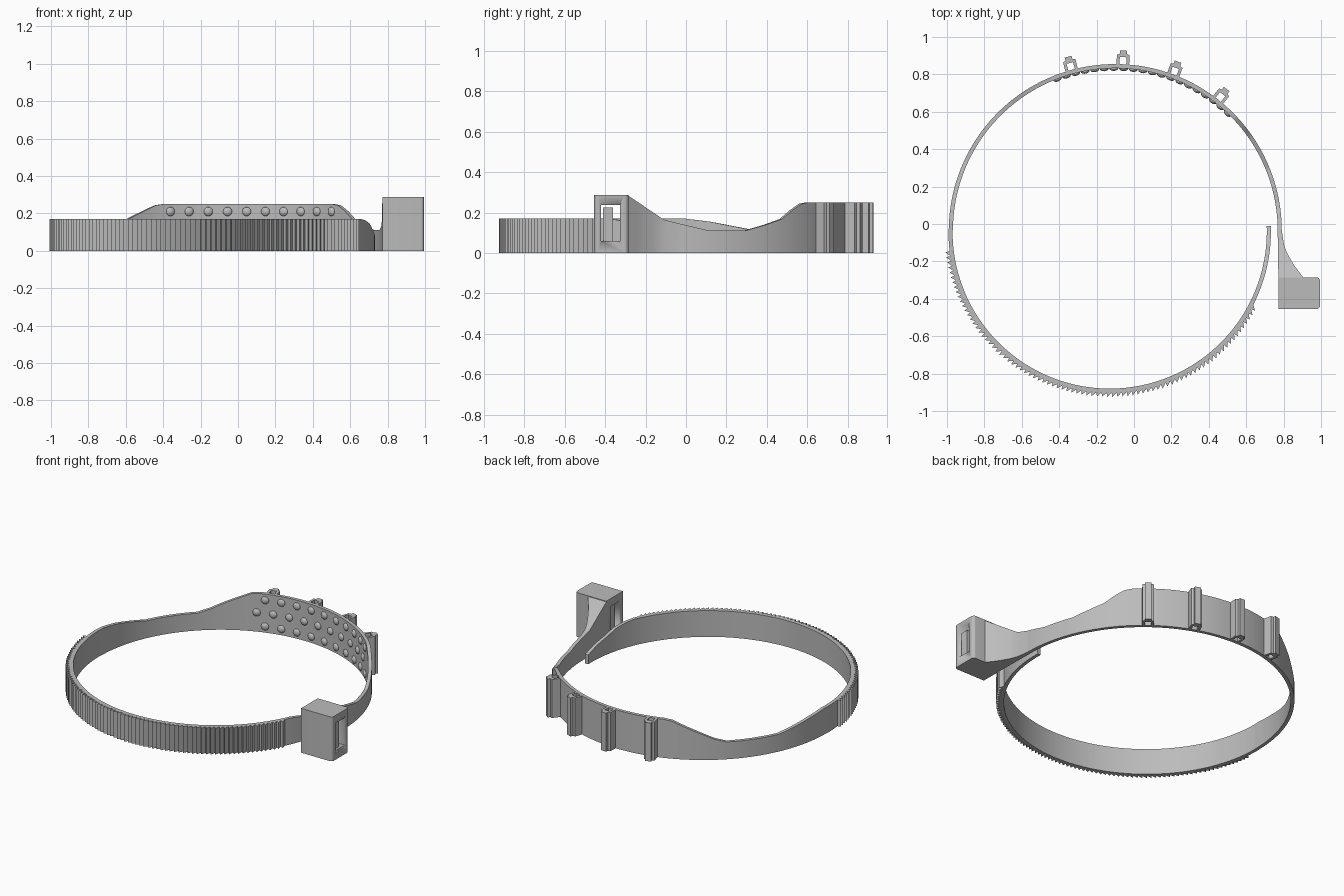
import bpy, bmesh, math
from mathutils import Matrix, Vector

cube = bpy.data.objects.get("Cube")
if cube:
    bpy.data.objects.remove(cube, do_unlink=True)

grey = bpy.data.materials.new("plain grey")
grey.use_nodes = True
grey.diffuse_color = (0.5, 0.5, 0.5, 1)
grey.node_tree.nodes["Principled BSDF"].inputs["Base Color"].default_value = (0.5, 0.5, 0.5, 1)


def finish(name, bm, smooth=True):
    bmesh.ops.recalc_face_normals(bm, faces=bm.faces)
    mesh = bpy.data.meshes.new(name)
    bm.to_mesh(mesh)
    bm.free()
    mesh.materials.append(grey)
    ob = bpy.data.objects.new(name, mesh)
    bpy.context.collection.objects.link(ob)
    if smooth:
        bpy.ops.object.select_all(action='DESELECT')
        ob.select_set(True)
        bpy.context.view_layer.objects.active = ob
        bpy.ops.object.shade_smooth_by_angle(angle=math.radians(20))
    return ob


def lerp(table, t):
    """Piecewise linear lookup in a list of (key, value)."""
    for (a, va), (b, vb) in zip(table, table[1:]):
        if t <= b:
            return va + (vb - va) * max(0, (t - a) / (b - a))
    return table[-1][1]


def polar(c, r, deg):
    a = math.radians(deg)
    return (c[0] + r * math.cos(a), c[1] + r * math.sin(a))


def block(name, lo, hi, rounded=0):
    bm = bmesh.new()
    size = [h - l for l, h in zip(lo, hi)]
    mid = [(h + l) / 2 for l, h in zip(lo, hi)]
    bmesh.ops.create_cube(bm, size=1, matrix=Matrix.Translation(mid) @ Matrix.Diagonal((*size, 1)))
    if rounded:
        # round the two upright outer edges
        edges = [e for e in bm.edges if all(abs(v.co.x - hi[0]) < 1e-4 for v in e.verts)
                 and abs(e.verts[0].co.z - e.verts[1].co.z) > 0.01]
        bmesh.ops.bevel(bm, geom=edges, offset=rounded, segments=4, affect='EDGES', profile=0.5)
    return finish(name, bm)


BACK, R = (-0.1, -0.035), 0.89        # back arc of the band
FRONT, RF = (-0.13, -0.04), 0.862     # toothed strap arc
THICK = 0.022

arm_top = [(-0.29, 0.287), (-0.11, 0.165), (-0.035, 0.146)]
arm_out = [(-0.29, 0.908), (-0.22, 0.855), (-0.15, 0.815), (-0.11, 0.802), (-0.035, 0.79)]
back_top = [(0, 0.146), (9.4, 0.112), (22, 0.112), (29, 0.14), (35, 0.168), (39, 0.21),
            (43, 0.243), (46, 0.25), (110, 0.25), (113, 0.243), (124, 0.17), (129, 0.135),
            (134, 0.112), (155, 0.112), (170, 0.155), (178, 0.17), (180, 0.17)]
strap_top = [(180, 0.17), (336, 0.17), (340, 0.163), (345, 0.147), (350, 0.115),
             (356, 0.09), (362, 0.06)]

# Sections of the band: inner point, outer point, top height
sections = []
for i in range(10):
    y = -0.29 + 0.255 * i / 10
    x_in = 0.772 - 0.004 * i / 10
    sections.append(((x_in, y), (lerp(arm_out, y), y), lerp(arm_top, y)))
for d in range(0, 180):
    sections.append((polar(BACK, R - THICK, d), polar(BACK, R, d), lerp(back_top, d)))


def strap(deg, r):
    sections.append((polar(FRONT, RF - THICK, deg), polar(FRONT, r, deg), lerp(strap_top, deg)))


for d in range(180, 187):
    strap(d, RF)
TEETH, START, END = 82, 187, 333
pitch = (END - START) / TEETH
for i in range(TEETH):
    a = START + i * pitch
    strap(a, RF)
    strap(a + 0.12 * pitch, RF + 0.023)
for d in range(END, 363):
    strap(d, RF)

bm = bmesh.new()
rings = []
for p, q, h in sections:
    rings.append([bm.verts.new(c) for c in ((*p, 0), (*q, 0), (*q, h), (*p, h))])
for a, b in zip(rings, rings[1:]):
    for k in range(4):
        bm.faces.new((a[k], a[(k + 1) % 4], b[(k + 1) % 4], b[k]))
bm.faces.new(rings[0])
bm.faces.new(rings[-1])
finish("toothed_band", bm)

# Buckle housing with a slot through it, and the catch inside
housing = block("buckle_housing", (0.772, -0.455, 0), (0.995, -0.285, 0.288), 0.02)
cutter = block("slot_cutter", (0.7, -0.42, 0.06), (1.1, -0.327, 0.237))
cutter.hide_render = True
cutter.hide_viewport = True
cutter.display_type = 'WIRE'
cut = housing.modifiers.new("slot", 'BOOLEAN')
cut.operation = 'DIFFERENCE'
cut.solver = 'EXACT'
cut.object = cutter
block("buckle_catch", (0.80, -0.411, 0.055), (0.98, -0.362, 0.225))

# Channel clips standing on the back of the band
half = [(0.034, -0.01), (0.034, 0.05), (0.019, 0.056), (0.019, 0.073)]
inner = [(0.018, 0.038), (0.018, -0.01)]
outline = half + [(-x, y) for x, y in reversed(half)]
outline += [(-x, y) for x, y in reversed(inner)] + inner
for i in range(4):
    ang = 105.2 - 17.8 * i
    c = Vector(polar(BACK, R, ang)).to_3d()
    turn = Matrix.Translation(c) @ Matrix.Rotation(math.radians(ang - 90), 4, 'Z')
    bm = bmesh.new()
    face = bm.faces.new([bm.verts.new(turn @ Vector((x, y, 0))) for x, y in outline])
    top = bmesh.ops.extrude_face_region(bm, geom=[face])
    bmesh.ops.translate(bm, vec=(0, 0, 0.25),
                        verts=[v for v in top["geom"] if isinstance(v, bmesh.types.BMVert)])
    finish(f"back_clip_{i + 1}", bm, smooth=False)

# Three staggered rows of grip bumps on the inside
bm = bmesh.new()
for row, z in enumerate((0.21, 0.125, 0.04)):
    for i in range(10):
        ang = 107.5 - 6.8 * i + (3.4 if row == 1 else 0)
        c = Vector((*polar(BACK, R - THICK, ang), z))
        m = Matrix.Translation(c) @ Matrix.Rotation(math.radians(ang), 4, 'Z')
        bmesh.ops.create_uvsphere(bm, u_segments=16, v_segments=10, radius=0.024,
                                  matrix=m @ Matrix.Diagonal((0.6, 1, 1, 1)))
bumps = finish("grip_bumps", bm)
for p in bumps.data.polygons:
    p.use_smooth = True
